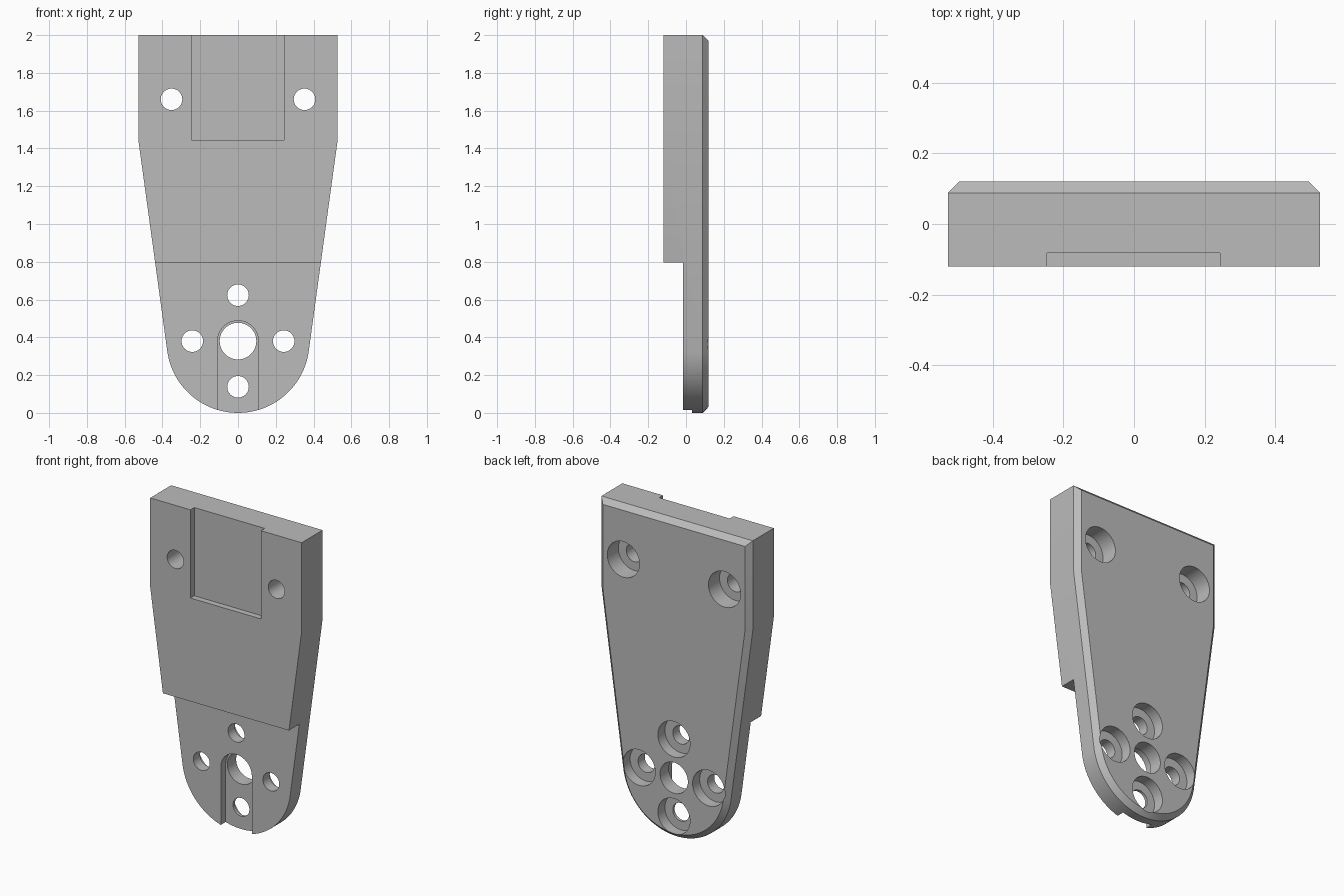
import bpy, bmesh, math

if "Cube" in bpy.data.objects:
    bpy.data.objects.remove(bpy.data.objects["Cube"])

grey = bpy.data.materials.new("plain grey")
grey.use_nodes = True
grey.diffuse_color = (0.5, 0.5, 0.5, 1)
grey.node_tree.nodes["Principled BSDF"].inputs["Base Color"].default_value = (0.5, 0.5, 0.5, 1)

FRONT, BACK = -0.12, 0.12
CHAMFER = 0.032
HUB_Z, HUB_R = 0.378, 0.378


def arc(cx, cz, r, start, end, steps):
    """Points on an arc in the x-z plane, angles in degrees."""
    angles = [math.radians(start + (end - start) * i / steps) for i in range(steps + 1)]
    return [(cx + r * math.cos(a), cz + r * math.sin(a)) for a in angles]


def prism(name, outline, y0, y1, chamfer=0):
    """Extrude an x-z outline from y0 to y1, optionally chamfering the back rim."""
    bm = bmesh.new()
    face = bm.faces.new([bm.verts.new((x, y0, z)) for x, z in outline])
    ext = bmesh.ops.extrude_face_region(bm, geom=[face])["geom"]
    moved = [v for v in ext if isinstance(v, bmesh.types.BMVert)]
    bmesh.ops.translate(bm, verts=moved, vec=(0, y1 - y0, 0))
    bmesh.ops.recalc_face_normals(bm, faces=bm.faces[:])
    if chamfer:
        rim = [e for e in bm.edges if all(abs(v.co.y - y1) < 1e-5 for v in e.verts)]
        bmesh.ops.bevel(bm, geom=rim, offset=chamfer, segments=1, affect='EDGES')
    mesh = bpy.data.meshes.new(name)
    bm.to_mesh(mesh)
    bm.free()
    mesh.materials.append(grey)
    obj = bpy.data.objects.new(name, mesh)
    bpy.context.collection.objects.link(obj)
    return obj


def box(name, x0, x1, z0, z1, y0, y1):
    return prism(name, [(x0, z0), (x1, z0), (x1, z1), (x0, z1)], y0, y1)


def drill(name, x, z, r, y0, y1):
    return prism(name, arc(x, z, r, 0, 360, 48)[:-1], y0, y1)


# Tapered plate with a rounded lower end
outline = [(-0.527, 1.44), (-0.527, 2), (0.527, 2), (0.527, 1.44)]
outline += arc(0, HUB_Z, HUB_R, -8, -172, 64)
plate = prism("mounting_plate", outline, FRONT, BACK, CHAMFER)

# Thinner lower half, shallow top pocket and round-ended slot
slot = [(-0.108, -0.2), (0.108, -0.2)] + arc(0, 0.38, 0.108, 0, 180, 32)
cutters = [
    box("step_cutter", -1, 1, -0.5, 0.795, -0.5, -0.017),
    box("pocket_cutter", -0.247, 0.244, 1.445, 2.5, -0.5, -0.082),
    prism("slot_cutter", slot, -0.4, 0.032),
    drill("centre_hole_cutter", 0, 0.38, 0.097, -0.45, 0.5),
]

# Screw holes, counterbored from the back
screws = [(-0.352, 1.66, 0.11), (0.352, 1.66, 0.11), (-0.242, 0.38, 0.07),
          (0.242, 0.38, 0.07), (0, 0.623, 0.07), (0, 0.138, 0.07)]
for x, z, depth in screws:
    cutters.append(drill("screw_hole_cutter", x, z, 0.057, -0.45, 0.5))
    cutters.append(drill("counterbore_cutter", x, z, 0.112, BACK - depth, 0.4))

# Apply the cuts, then discard the cutters
for cutter in cutters:
    cutter.hide_render = True
    mod = plate.modifiers.new(cutter.name, 'BOOLEAN')
    mod.operation = 'DIFFERENCE'
    mod.solver = 'EXACT'
    mod.object = cutter
bpy.ops.object.select_all(action='DESELECT')
plate.select_set(True)
bpy.context.view_layer.objects.active = plate
for mod in list(plate.modifiers):
    bpy.ops.object.modifier_apply(modifier=mod.name)
for cutter in cutters:
    bpy.data.objects.remove(cutter)

bpy.ops.object.shade_smooth_by_angle(angle=math.radians(25))
